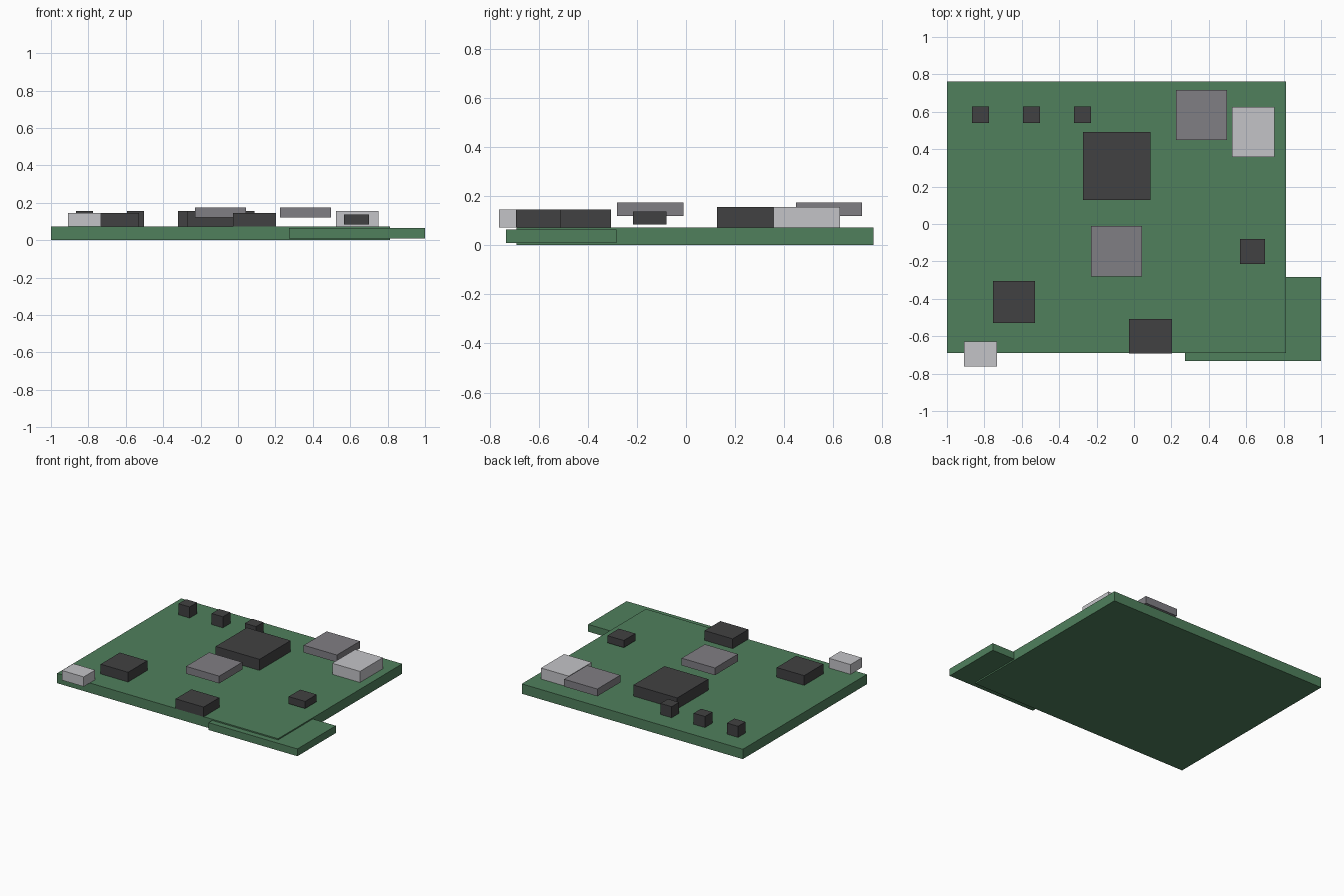
import bpy
from mathutils import Vector

if "Cube" in bpy.data.objects:
    bpy.data.objects.remove(bpy.data.objects["Cube"], do_unlink=True)


def material(name, r, g, b):
    mat = bpy.data.materials.new(name)
    mat.use_nodes = True
    mat.diffuse_color = (r, g, b, 1)
    mat.node_tree.nodes["Principled BSDF"].inputs["Base Color"].default_value = (r, g, b, 1)
    return mat


green = material("board green", 0.08, 0.215, 0.108)
black = material("chip black", 0.053, 0.053, 0.054)
grey = material("shield grey", 0.216, 0.21, 0.23)
silver = material("connector silver", 0.55, 0.55, 0.575)


def box(name, mat, x, y, z):
    """Flat-faced box from (low, high) ranges on each axis."""
    low, high = Vector((x[0], y[0], z[0])), Vector((x[1], y[1], z[1]))
    bpy.ops.mesh.primitive_cube_add(size=1, location=(low + high) / 2)
    obj = bpy.context.object
    obj.name = name
    obj.scale = high - low
    bpy.ops.object.transform_apply(location=False, rotation=False, scale=True)
    obj.data.materials.append(mat)
    return obj


TOP = 0.073            # upper surface of the board
LOW = (TOP, 0.145)     # heights of low and tall components
TALL = (TOP, 0.155)
RAISED = (0.12, 0.174)

# Boards
box("main_board", green, (-1, 0.812), (-0.69, 0.763), (0, TOP))
box("side_board", green, (0.272, 1), (-0.733, -0.283), (0.01, 0.064))

# Black chips
box("processor", black, (-0.272, 0.087), (0.127, 0.492), TALL)
box("left_chip", black, (-0.755, -0.53), (-0.53, -0.305), LOW)
box("front_chip", black, (-0.027, 0.203), (-0.692, -0.508), LOW)
box("small_chip", black, (0.566, 0.701), (-0.215, -0.08), (0.085, 0.138))

# Row of capacitors along the back
for i in range(3):
    x = -0.82 + 0.272 * i
    box(f"capacitor_{i + 1}", black, (x - 0.046, x + 0.046), (0.54, 0.627), TALL)

# Raised grey shields
box("centre_shield", grey, (-0.23, 0.042), (-0.28, -0.01), RAISED)
box("back_shield", grey, (0.225, 0.497), (0.448, 0.717), RAISED)

# Silver connectors
box("back_connector", silver, (0.523, 0.75), (0.357, 0.626), TALL)
box("front_connector", silver, (-0.91, -0.732), (-0.761, -0.627), LOW)
